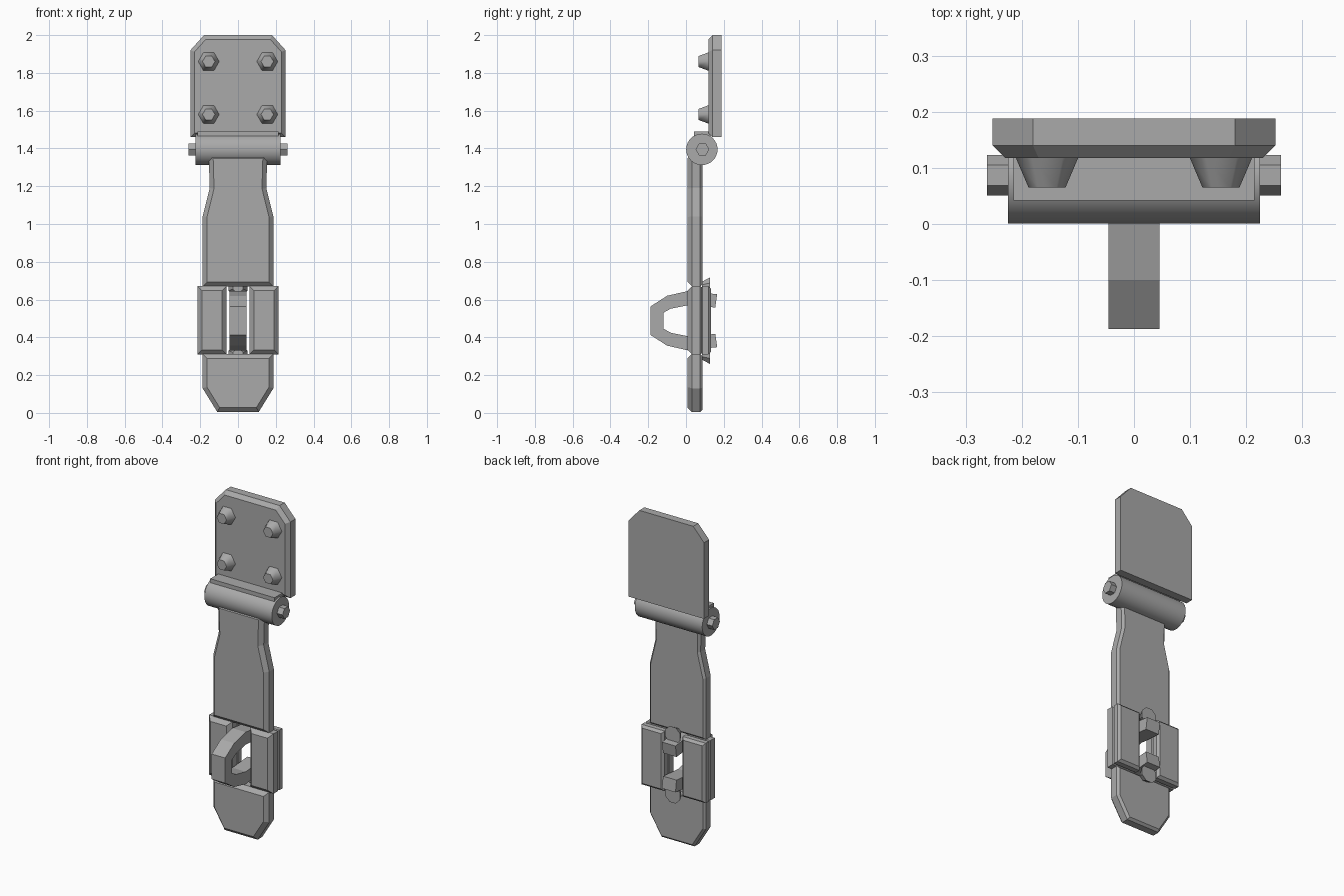
import bpy, bmesh, math
from mathutils import Matrix, Vector

old = bpy.data.objects.get("Cube")
if old:
    bpy.data.objects.remove(old, do_unlink=True)

# Single plain metal colour
metal = bpy.data.materials.new("grey metal")
metal.use_nodes = True
colour = (0.4, 0.4, 0.4, 1)
metal.diffuse_color = colour
metal.node_tree.nodes["Principled BSDF"].inputs["Base Color"].default_value = colour


def finish(name, bm):
    bmesh.ops.recalc_face_normals(bm, faces=bm.faces)
    mesh = bpy.data.meshes.new(name)
    bm.to_mesh(mesh)
    bm.free()
    mesh.materials.append(metal)
    obj = bpy.data.objects.new(name, mesh)
    bpy.context.collection.objects.link(obj)
    return obj


def prism(name, points, direction, front=0, back=0):
    """Extrude a closed outline, then chamfer the front and back rims."""
    bm = bmesh.new()
    face = bm.faces.new([bm.verts.new(p) for p in points])
    out = bmesh.ops.extrude_face_region(bm, geom=[face], use_keep_orig=True)
    far = [v for v in out["geom"] if isinstance(v, bmesh.types.BMVert)]
    bmesh.ops.translate(bm, verts=far, vec=direction)
    bmesh.ops.recalc_face_normals(bm, faces=bm.faces)
    for sign, size in ((-1, front), (1, back)):
        if size:
            cap = min(bm.faces, key=lambda f: -sign * f.calc_center_median().y)
            bmesh.ops.bevel(bm, geom=list(cap.edges), offset=size,
                            offset_type='OFFSET', segments=1, affect='EDGES')
    return finish(name, bm)


def plate(name, outline, y0, y1, front=0, back=0):
    return prism(name, [(x, y0, z) for x, z in outline], (0, y1 - y0, 0), front, back)


def symmetric(half):
    return half + [(-x, z) for x, z in reversed(half)]


def rect(x0, x1, z0, z1):
    return [(x0, z0), (x1, z0), (x1, z1), (x0, z1)]


def cone(name, centre, axis, sides, r1, r2, depth, spin=0, smooth=False):
    """Frustum whose larger end r1 lies behind along the axis."""
    bm = bmesh.new()
    turn = Vector(axis).to_track_quat('Z', 'Y').to_matrix().to_4x4()
    matrix = Matrix.Translation(centre) @ turn @ Matrix.Rotation(spin, 4, 'Z')
    bmesh.ops.create_cone(bm, cap_ends=True, segments=sides, radius1=r1,
                          radius2=r2, depth=depth, matrix=matrix)
    for f in bm.faces:
        f.smooth = smooth and len(f.verts) == 4
    return finish(name, bm)


# Wall plate with clipped upper corners
plate("wall_plate", symmetric([(0.252, 1.46), (0.252, 1.92), (0.18, 2.0)]),
      0.118, 0.188, front=0.022)

# Four tapered bolts
for x in (-0.155, 0.155):
    for z in (1.58, 1.86):
        cone("plate_bolt", (x, 0.092, z), (0, -1, 0), 6, 0.056, 0.033, 0.054,
             spin=math.pi / 2, smooth=True)

# Hinge barrel, hexagonal pin and the leaf that joins it to the wall plate
cone("hinge_barrel", (0, 0.084, 1.395), (1, 0, 0), 32, 0.083, 0.083, 0.45, smooth=True)
pin = [(0.036 * math.cos(k * math.pi / 3), 0.036 * math.sin(k * math.pi / 3)) for k in range(6)]
prism("hinge_pin", [(-0.262, 0.087 + y, 1.395 + z) for y, z in pin], (0.524, 0, 0))
plate("hinge_leaf", rect(-0.215, 0.215, 1.40, 1.49), 0.042, 0.13)

# Swinging strap, narrowed at the hinge, and its lower tongue
plate("strap", symmetric([(0.187, 0.67), (0.187, 1.04), (0.15, 1.19), (0.155, 1.37)]),
      0.008, 0.088, front=0.023, back=0.013)
plate("strap_tongue", symmetric([(0.11, 0.005), (0.187, 0.13), (0.187, 0.312)]),
      0.008, 0.088, front=0.023, back=0.013)

# Paired cheeks on both sides of the slot
for side, s in (("left", 1), ("right", -1)):
    plate(side + "_front_cheek", rect(s * 0.06, s * 0.215, 0.31, 0.672),
          0.008, 0.083, front=0.024, back=0.008)
    plate(side + "_back_cheek", rect(s * 0.06, s * 0.215, 0.31, 0.672),
          0.08, 0.132, front=0.008, back=0.014)

# Staple passing through the slot
mid = 0.488
outer = [(0.165, 0.14), (0.01, 0.157), (-0.10, 0.132), (-0.187, 0.076)]
inner = [(-0.12, 0.042), (-0.08, 0.064), (0.01, 0.082), (0.155, 0.07)]
path = outer + [(y, -z) for y, z in reversed(outer)]
path += [(y, -z) for y, z in reversed(inner)] + inner
prism("staple", [(-0.045, y, mid + z) for y, z in path], (0.09, 0, 0))

# Flared collars at the ends of the slot
for z in (mid - 0.179, mid + 0.179):
    cone("slot_collar", (0, 0.106, z), (0, -1, 0), 8, 0.054, 0.03, 0.042, spin=math.pi / 8)
